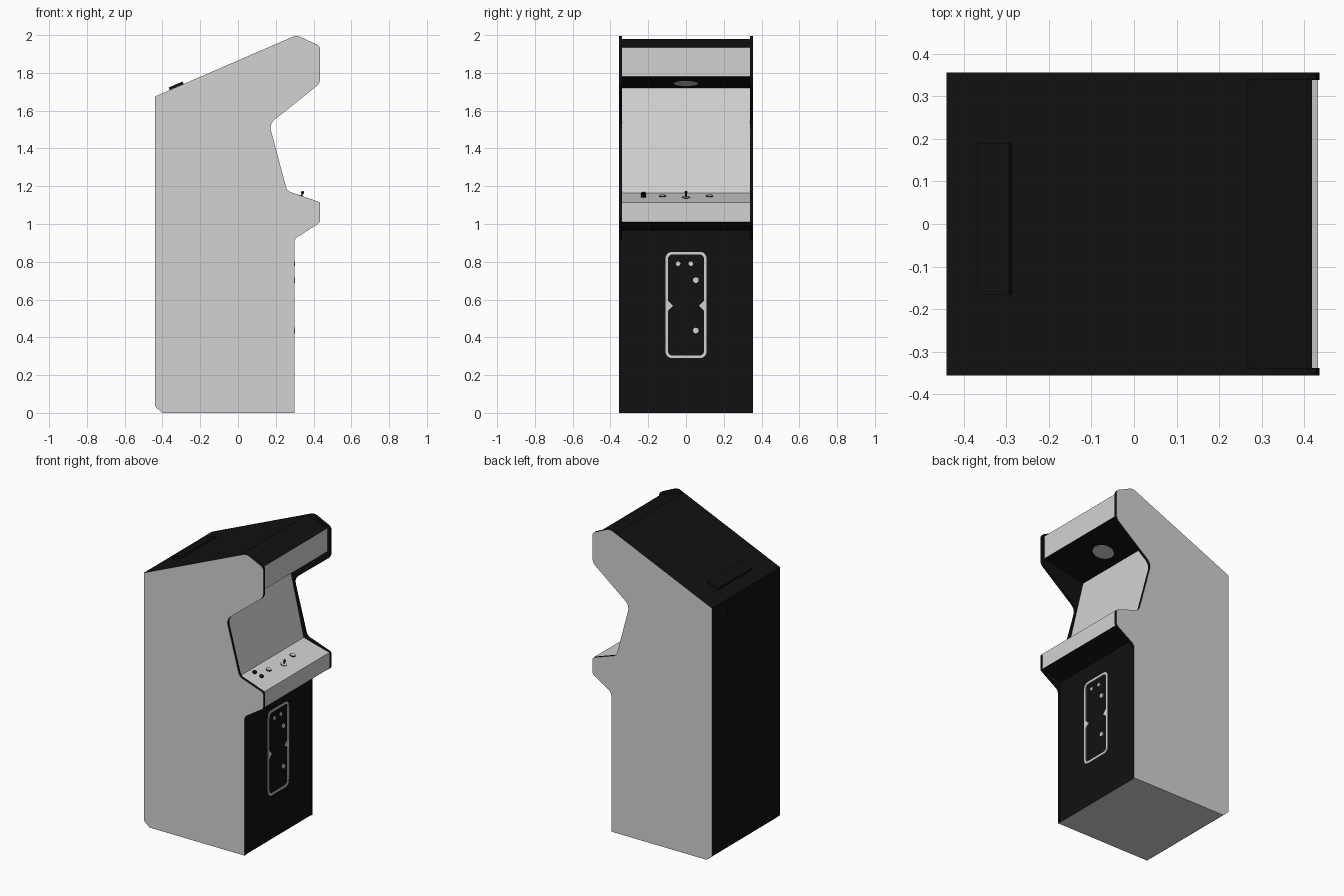
import bpy, bmesh, math
from mathutils import Vector, Matrix

cube = bpy.data.objects.get("Cube")
if cube:
    bpy.data.objects.remove(cube, do_unlink=True)


def material(name, value):
    m = bpy.data.materials.new(name)
    m.use_nodes = True
    col = (value, value, value, 1)
    m.diffuse_color = col
    m.node_tree.nodes["Principled BSDF"].inputs["Base Color"].default_value = col
    return m


BLACK = material("black", 0.0055)
GREY = material("light grey", 0.65)


def finish(name, bm, mats, rule=None):
    bmesh.ops.recalc_face_normals(bm, faces=bm.faces)
    bm.normal_update()
    if rule:
        for f in bm.faces:
            f.material_index = int(rule(f.normal, f.calc_center_median()))
    me = bpy.data.meshes.new(name)
    bm.to_mesh(me)
    bm.free()
    for m in mats:
        me.materials.append(m)
    ob = bpy.data.objects.new(name, me)
    bpy.context.collection.objects.link(ob)
    return ob


def slab(name, points, faces, push, mats, rule=None):
    """Thicken flat faces along a vector."""
    bm = bmesh.new()
    vs = [bm.verts.new(p) for p in points]
    fs = [bm.faces.new([vs[i] for i in f]) for f in faces]
    ext = bmesh.ops.extrude_face_region(bm, geom=fs, use_keep_orig=True)
    top = [g for g in ext["geom"] if isinstance(g, bmesh.types.BMVert)]
    bmesh.ops.translate(bm, verts=top, vec=Vector(push))
    return finish(name, bm, mats, rule)


def rounded(corners, steps=5):
    """Corners (a, b, radius) to an outline with curved corners."""
    out = []
    for i, (a, b, r) in enumerate(corners):
        p = Vector((a, b))
        if not r:
            out.append(p)
            continue
        prev = Vector(corners[i - 1][:2])
        nxt = Vector(corners[(i + 1) % len(corners)][:2])
        s, e = p + (prev - p).normalized() * r, p + (nxt - p).normalized() * r
        for k in range(steps + 1):
            t = k / steps
            out.append(s * (1 - t) ** 2 + p * 2 * t * (1 - t) + e * t * t)
    return out


def disc(name, pos, radius, depth, tilt, mat, sides=20):
    bm = bmesh.new()
    bmesh.ops.create_cone(bm, cap_ends=True, segments=sides, radius1=radius,
                          radius2=radius, depth=depth,
                          matrix=Matrix.Translation(pos) @ Matrix.Rotation(tilt, 4, "Y"))
    return finish(name, bm, [mat])


# side panels: black boards with a light outer face and underside
side = rounded([(-0.44, 0.035, 0), (-0.44, 1.675, 0), (0.31, 2.0, 0.025),
                (0.435, 1.942, 0.02), (0.435, 1.745, 0.025), (0.165, 1.53, 0.04),
                (0.26, 1.175, 0.025), (0.435, 1.115, 0.015), (0.435, 1.008, 0.015),
                (0.298, 0.92, 0.02), (0.298, 0, 0), (-0.40, 0, 0)])
for label, s in (("left", 1), ("right", -1)):
    slab(label + "_side_panel", [(p.x, s * 0.338, p.y) for p in side],
         [range(len(side))], (0, s * 0.018, 0), [BLACK, GREY],
         lambda n, c, s=s: n.y * s > 0.9 or n.z < -0.95)

# cabinet core: light marquee, screen, control deck and underside
core = [(-0.44, 0.035), (-0.44, 1.675), (0.265, 1.98), (0.418, 1.935), (0.418, 1.78),
        (0.115, 1.72), (0.245, 1.165), (0.432, 1.115), (0.432, 1.01),
        (0.294, 0.965), (0.294, 0), (-0.40, 0)]


def core_rule(n, c):
    front = n.x > 0.2 and 1.0 < c.z < 1.93 and n.z > -0.5
    return front or c.z < 0.01


body = slab("cabinet_core", [(x, -0.338, z) for x, z in core], [range(len(core))],
            (0, 0.676, 0), [BLACK, GREY], core_rule)

# hand slot recessed in the back
cutter = slab("slot_cutter", [(-0.46, y, z) for y, z in
                              ((-0.165, 1.55), (0.19, 1.55), (0.19, 1.605), (-0.165, 1.605))],
              [range(4)], (0.035, 0, 0), [BLACK])
cutter.hide_render = True
mod = body.modifiers.new("slot", "BOOLEAN")
mod.operation = "DIFFERENCE"
mod.object = cutter
bpy.context.view_layer.objects.active = body
bpy.ops.object.modifier_apply(modifier=mod.name)
bpy.data.objects.remove(cutter, do_unlink=True)

# raised lid on the sloping top
slab("top_lid", [(x, y, 1.866 + 0.433 * x) for x, y in
                 ((-0.362, -0.165), (-0.288, -0.165), (-0.288, 0.19), (-0.362, 0.19))],
     [range(4)], (-0.005, 0, 0.013), [BLACK])

# speaker under the marquee
disc("speaker", (0.24, 0, 1.744), 0.065, 0.006, math.pi - 0.196, GREY, 32)

# control deck buttons and joystick
DECK = 0.26


def deck(x, y, lift=0.0):
    return Vector((x, y, 1.165 - (x - 0.245) * 0.267 + lift))


for label, y in (("right", -0.125), ("left", 0.125)):
    disc(label + "_button_rim", deck(0.312, y), 0.018, 0.006, DECK, BLACK)
    disc(label + "_button", deck(0.312, y, 0.002), 0.015, 0.007, DECK, GREY)
for label, x in (("rear", 0.28), ("front", 0.33)):
    disc(label + "_start_button", deck(x, -0.225, 0.004), 0.013, 0.012, DECK, BLACK)
disc("joystick_rim", deck(0.335, 0), 0.021, 0.005, DECK, BLACK)
disc("joystick_plate", deck(0.335, 0, 0.001), 0.018, 0.006, DECK, GREY)
disc("joystick_stem", deck(0.338, 0, 0.014), 0.004, 0.032, DECK, BLACK, 10)
bm = bmesh.new()
bmesh.ops.create_uvsphere(bm, u_segments=12, v_segments=8, radius=0.008,
                          matrix=Matrix.Translation(deck(0.342, 0, 0.028)))
for f in bm.faces:
    f.smooth = True
finish("joystick_ball", bm, [BLACK])

# coin door frame on the lower front
FRONT = 0.294


def door_outline(inset):
    w, lo, hi, r = 0.109 - inset, 0.29 + inset, 0.853 - inset, 0.04 - inset
    return [(FRONT, p.x, p.y) for p in
            rounded([(-w, lo, r), (w, lo, r), (w, hi, r), (-w, hi, r)])]


outer, inner = door_outline(0), door_outline(0.014)
n = len(outer)
slab("coin_door_frame", outer + inner,
     [(i, (i + 1) % n, n + (i + 1) % n, n + i) for i in range(n)], (0.005, 0, 0), [GREY])

# pointed hinge tabs on both sides of the frame
for label, s in (("left", 1), ("right", -1)):
    slab(label + "_door_tab", [(FRONT, s * 0.097, 0.595), (FRONT, s * 0.097, 0.54),
                               (FRONT, s * 0.068, 0.567)], [range(3)], (0.005, 0, 0), [GREY])

# coin slots and locks
for label, y, z, r in (("right_coin_slot", -0.042, 0.79, 0.012),
                       ("left_coin_slot", 0.026, 0.79, 0.012),
                       ("upper_lock", 0.052, 0.703, 0.015),
                       ("lower_lock", 0.052, 0.436, 0.015)):
    disc(label, (FRONT + 0.003, y, z), r, 0.008, math.pi / 2, GREY)
